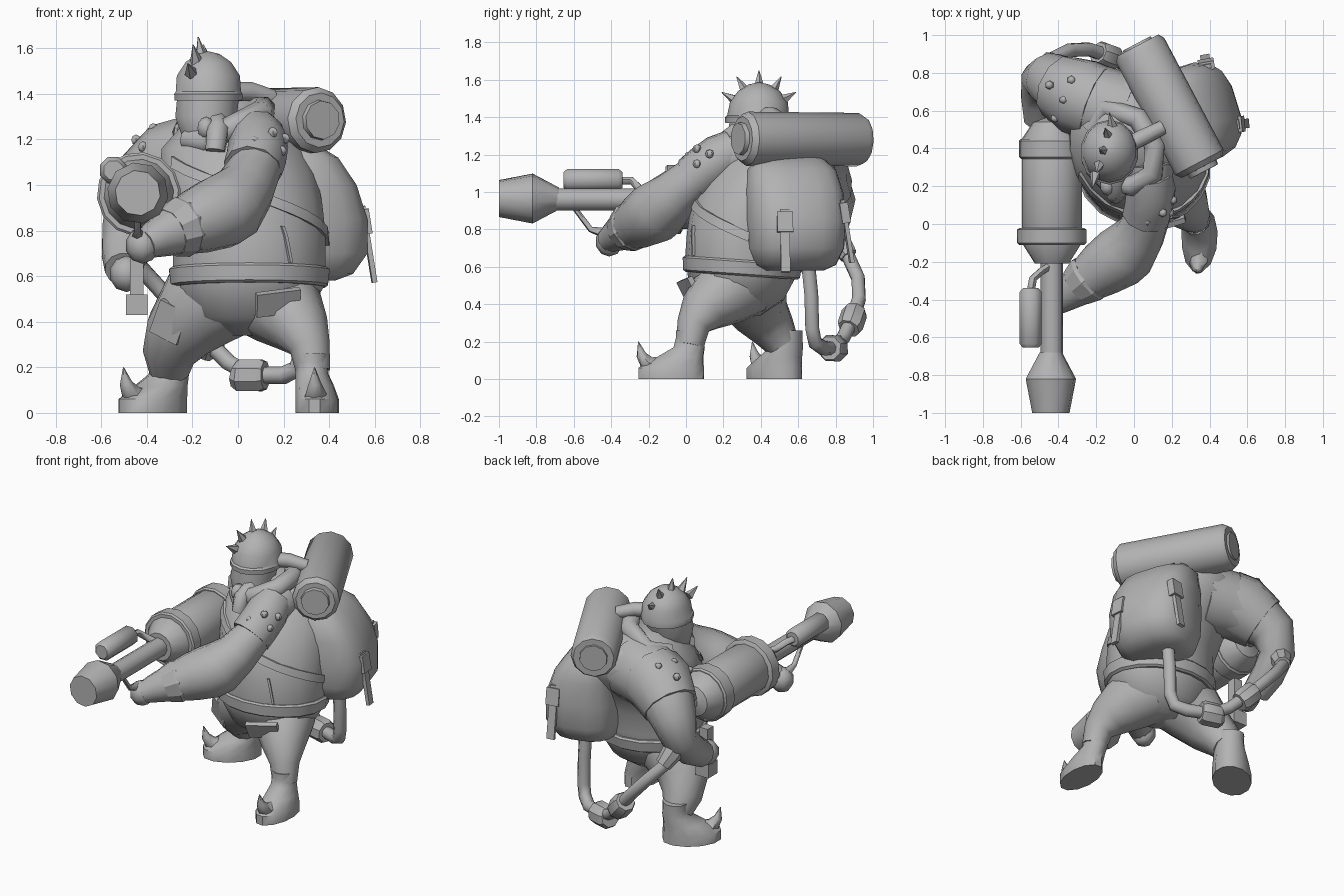
import bpy, bmesh, math
from mathutils import Vector, Matrix, Euler

grey = bpy.data.materials.new("plain_grey")
grey.diffuse_color = (0.45, 0.45, 0.45, 1)


def finish(name, bm, angle=40):
    bmesh.ops.recalc_face_normals(bm, faces=bm.faces)
    me = bpy.data.meshes.new(name)
    bm.to_mesh(me)
    bm.free()
    me.materials.append(grey)
    ob = bpy.data.objects.new(name, me)
    bpy.context.collection.objects.link(ob)
    bpy.ops.object.select_all(action='DESELECT')
    ob.select_set(True)
    bpy.context.view_layer.objects.active = ob
    bpy.ops.object.shade_smooth_by_angle(angle=math.radians(angle))
    return ob


def skin(name, rings, angle=40):
    """Join rings of points with quads and cap the ends."""
    bm = bmesh.new()
    vr = [[bm.verts.new(p) for p in r] for r in rings]
    n = len(vr[0])
    for a, b in zip(vr, vr[1:]):
        for i in range(n):
            bm.faces.new((a[i], a[(i + 1) % n], b[(i + 1) % n], b[i]))
    bm.faces.new(vr[0])
    bm.faces.new(vr[-1])
    return finish(name, bm, angle)


def tube(name, pts, n=10, angle=60):
    """Sweep round sections along (x, y, z, radius) points."""
    P = [Vector(p[:3]) for p in pts]
    rings, last, side = [], None, None
    for i, p in enumerate(P):
        a, b = P[max(i - 1, 0)], P[min(i + 1, len(P) - 1)]
        t = ((p - a).normalized() + (b - p).normalized()).normalized()
        if last is None:
            side = t.orthogonal().normalized()
        else:
            side = last.rotation_difference(t) @ side
        last, up = t, t.cross(side)
        rings.append([p + pts[i][3] * (side * math.cos(2 * math.pi * (k + .5) / n)
                      + up * math.sin(2 * math.pi * (k + .5) / n)) for k in range(n)])
    return skin(name, rings, angle)


def stack(name, rings, n=16, turn=0, origin=(0, 0), angle=45, power=1):
    """Loft level ellipses (z, cx, cy, rx, ry), power < 1 squares them off."""
    c, s = math.cos(turn), math.sin(turn)
    out = []
    for z, cx, cy, rx, ry in rings:
        r = []
        for k in range(n):
            a = 2 * math.pi * (k + .5) / n
            ca, sa = math.cos(a), math.sin(a)
            u = cx + rx * math.copysign(abs(ca) ** power, ca)
            v = cy + ry * math.copysign(abs(sa) ** power, sa)
            r.append((origin[0] + u * c - v * s, origin[1] + u * s + v * c, z))
        out.append(r)
    return skin(name, out, angle)


def box(name, loc, size, rot=(0, 0, 0)):
    bm = bmesh.new()
    M = Matrix.Translation(loc) @ Euler(rot).to_matrix().to_4x4() @ Matrix.Diagonal((*size, 1))
    bmesh.ops.create_cube(bm, size=1, matrix=M)
    return finish(name, bm)


def ball(name, loc, size, seg=10):
    bm = bmesh.new()
    bmesh.ops.create_uvsphere(bm, u_segments=seg, v_segments=max(4, seg * 2 // 3), radius=1,
                              matrix=Matrix.Translation(loc) @ Matrix.Diagonal((*size, 1)))
    return finish(name, bm, 50)


def lathe_y(name, x, z, prof, n=10):
    return tube(name, [(x, y, z, r) for y, r in prof], n, 46 if n == 8 else 37)


# torso and hips
body = [(.34, .05, .3, .1, .1), (.42, .04, .3, .26, .22), (.55, .05, .3, .33, .29),
        (.65, .05, .3, .34, .305), (.78, .05, .31, .34, .305), (.92, .03, .35, .345, .325),
        (1.05, 0, .43, .35, .35), (1.16, -.02, .48, .32, .32), (1.25, -.02, .5, .24, .24),
        (1.32, -.03, .48, .12, .12)]
stack("torso", body, 18)
belt = stack("belt", [(.555, .05, .3, .335, .3), (.565, .05, .3, .35, .313),
                      (.63, .05, .3, .358, .32), (.64, .05, .3, .345, .31)], 18, angle=30)
belt.rotation_euler = (-.07, 0, 0)
belt.location = (0, -.042, .02)


def on_body(a, z, lift):
    for r0, r1 in zip(body, body[1:]):
        if r0[0] <= z <= r1[0]:
            f = (z - r0[0]) / (r1[0] - r0[0])
            cx, cy, rx, ry = [p + (q - p) * f for p, q in zip(r0[1:], r1[1:])]
            return (cx + (rx + lift) * math.cos(a), cy + (ry + lift) * math.sin(a), z)


# diagonal chest strap and vest edge lying on the belly
def band(name, a0, z0, a1, z1, w, upright=False):
    rings = []
    for i in range(11):
        f = i / 10
        a, z = math.radians(a0 + (a1 - a0) * f), z0 + (z1 - z0) * f
        q = [(a - w, z), (a + w, z)] if upright else [(a, z - w / 2), (a, z + w / 2)]
        rings.append([on_body(*q[0], -.02), on_body(*q[0], .012),
                      on_body(*q[1], .012), on_body(*q[1], -.02)])
    skin(name, rings, 30)


band("chest_strap", 215, 1.1, 365, .76, .05)
band("vest_edge", 302, .66, 296, .82, .02, True)

# legs and curled boots
tube("front_leg", [(.12, .3, .52, .2), (.2, .2, .46, .185), (.275, .09, .365, .13),
                   (.315, .04, .29, .09), (.33, .02, .18, .075)], 12)
tube("rear_leg", [(-.08, .32, .52, .21), (-.17, .35, .46, .2), (-.26, .4, .35, .155),
                  (-.3, .47, .26, .12), (-.3, .52, .18, .09)], 12)
for tag, org, turn, w, lean in (("front", (.355, .02), -1.64, 1, -.03), ("rear", (-.3, .54), -2.4, 1.25, 0)):
    stack(tag + "_boot", [(0, .1, 0, .18, .095 * w), (.06, .1, 0, .18, .095 * w),
                          (.12, .05, lean / 2, .125, .085 * w), (.17, .005, lean, .085, .074 * w),
                          (.22, 0, lean, .078, .07 * w), (.26, 0, lean, .078, .072 * w)],
          12, turn, org)
    d = Vector((math.cos(turn), math.sin(turn), 0))
    o = Vector((*org, 0))
    tube(tag + "_boot_toe", [(*(o + d * u + Vector((0, 0, z))), r) for u, z, r in
                             ((.16, .07, .05), (.225, .075, .05), (.26, .13, .028), (.275, .2, .002))], 6)
# pocket flap and knee patch
box("thigh_flap", (.175, .015, .485), (.2, .03, .11), (.45, -.12, .3))
box("knee_patch", (-.3, .24, .4), (.14, .03, .16), (.25, .45, -.35))

# head, helmet and crest of spikes
stack("face", [(1.14, -.12, .33, .07, .08), (1.2, -.13, .34, .115, .125), (1.3, -.14, .36, .14, .14),
               (1.4, -.13, .38, .14, .15)], 12)
stack("helmet", [(1.37, -.13, .38, .152, .17), (1.4, -.13, .38, .154, .172), (1.41, -.13, .385, .147, .165),
                 (1.48, -.13, .39, .142, .155), (1.54, -.13, .39, .102, .112), (1.575, -.13, .39, .05, .055),
                 (1.585, -.13, .39, .01, .01)], 14, angle=35)
ball("nose", (-.14, .2, 1.25), (.04, .05, .05))
tube("mouth_tube", [(-.09, .26, 1.27, .05), (-.09, .17, 1.24, .05), (-.1, .15, 1.15, .045)], 8)
for i, a in enumerate((-62, -32, 0, 32, 62)):
    s, c = math.sin(math.radians(a)), math.cos(math.radians(a))
    x = -.16 + .045 * (i - 2) / 2
    tube("crest_spike", [(x, .39 + .14 * s, 1.43 + .13 * c, .03),
                         (x - .015, .39 + .225 * s, 1.43 + .22 * c, .002)], 5, 20)
tube("collar", [(-.22, .3, 1.2, .05), (-.14, .22, 1.19, .055), (-.01, .2, 1.26, .055), (.1, .27, 1.31, .06),
                (.11, .42, 1.33, .06), (.02, .56, 1.32, .06), (-.15, .62, 1.26, .055), (-.23, .5, 1.22, .05)], 8)
tube("breathing_pipe", [(-.03, .42, 1.41, .045), (.05, .46, 1.41, .045), (.15, .51, 1.38, .04)], 8)

# forward arm reaching to the barrel
tube("forward_arm", [(.08, .32, 1.2, .13), (.09, .18, 1.18, .115), (.08, .05, 1.08, .115), (.03, -.06, .98, .135),
                     (-.03, -.14, .91, .162), (-.08, -.18, .88, .165), (-.17, -.24, .845, .148),
                     (-.28, -.32, .8, .112), (-.36, -.38, .765, .085), (-.41, -.42, .74, .065)], 12)
ball("forward_hand", (-.42, -.41, .735), (.075, .075, .08), 8)
tube("cuff", [(-.23, -.28, .82, .13), (-.245, -.292, .815, .136), (-.3, -.335, .79, .11)], 10, 30)
tube("shoulder_pad", [(.08, .26, 1.22, .12), (.09, .18, 1.18, .132), (.08, .1, 1.12, .132), (.065, .04, 1.07, .13)], 10, 40)

# rear arm holding the grip
tube("rear_arm", [(-.05, .58, 1.1, .22), (-.2, .64, 1.09, .205), (-.34, .7, 1.04, .18), (-.45, .77, .93, .14),
                  (-.49, .76, .8, .11), (-.5, .66, .7, .1), (-.5, .55, .63, .085)], 12)
tube("rear_pad", [(-.2, .64, 1.1, .205), (-.29, .675, 1.075, .208), (-.4, .73, .99, .175)], 10, 40)
ball("rear_hand", (-.49, .48, .61), (.075, .08, .08), 8)
box("rear_grip", (-.445, .42, .62), (.06, .06, .25))
box("grip_foot", (-.445, .42, .475), (.095, .095, .09))

# studs on both shoulders
for base, r, dirs in (((-.31, .69, 1.06), .2, ((-.6, .2, .6), (-.1, .35, .9), (-.3, -.15, .9), (-.5, -.6, .5))),
                      ((.085, .14, 1.15), .133, ((.5, -.6, .6), (.9, -.1, .4), (-.1, -.9, .3), (.8, -.6, 0)))):
    for d in dirs:
        ball("stud", Vector(base) + Vector(d).normalized() * r, (.024, .024, .024), 6)

# cannon with muzzle, barrel and side canister
X, Z = -.435, .96
lathe_y("muzzle", X - .005, Z + .005, [(-1, .1), (-.82, .135), (-.68, .06)])
lathe_y("barrel", X, Z, [(-.7, .06), (-.15, .06)])
lathe_y("cannon_body", X, Z, [(-.21, .09), (-.1, .16), (.45, .16), (.54, .1), (.56, .04), (.62, .04)], 14)
lathe_y("front_band", X, Z, [(-.11, .175), (-.1, .185), (-.03, .185), (-.02, .17)], 14)
lathe_y("rear_band", X, Z, [(.345, .165), (.355, .175), (.44, .175), (.45, .165)], 14)
lathe_y("side_canister", -.547, 1.065, [(-.655, .045), (-.635, .063), (-.36, .063), (-.34, .045)], 8)
tube("canister_pipe", [(-.545, -.35, 1.06, .022), (-.535, -.29, 1.06, .022), (-.49, -.25, 1.02, .022),
                       (-.44, -.22, .99, .022)], 6)
tube("foregrip", [(-.44, -.6, .92, .014), (-.44, -.51, .8, .016), (-.44, -.43, .78, .03)], 6)

# backpack, rolled tank and straps
stack("backpack", [(.58, -.01, 0, .12, .16), (.61, 0, 0, .19, .22), (.7, .02, 0, .235, .255),
                   (.85, .02, 0, .232, .265), (1.0, 0, 0, .2, .26), (1.12, -.04, 0, .155, .235),
                   (1.19, -.08, 0, .08, .17)], 16, .3, (.302, .577), 50, .7)
ta, tb = Vector((.36, .3, 1.285)), Vector((.02, .945, 1.28))
td = (tb - ta).normalized()
L = (tb - ta).length


def tank(name, prof, n=10):
    tube(name, [(*(ta + td * u), r) for u, r in prof], n, 37)


tank("tank", [(0, .12), (.03, .145), (L - .03, .143), (L, .125)], 12)
tank("tank_cap", [(-.025, .085), (.02, .092)])
tank("tank_tail", [(L - .02, .09), (L + .012, .085)])
for tag, x, y, z, turn in (("side", .572, .53, .74, .1), ("rear", .38, .86, .79, 1.75)):
    rot = Euler((0, -.16, turn))
    ctr, up = Vector((x, y, z)), rot.to_matrix() @ Vector((0, 0, 1))
    box(tag + "_strap", ctr, (.022, .05, .34), rot)
    box(tag + "_buckle", ctr + up * .1, (.045, .085, .11), rot)

# hose from backpack to the rear arm with couplings
tube("hose", [(.28, .65, .65, .04), (.28, .67, .45, .04), (.28, .675, .27, .04), (.26, .69, .195, .04),
              (.2, .735, .165, .04), (.06, .79, .165, .038), (-.04, .84, .22, .038), (-.14, .89, .32, .038),
              (-.24, .925, .43, .038), (-.34, .92, .54, .038), (-.44, .87, .65, .038), (-.48, .8, .76, .04)], 8)
tube("low_coupling", [(.12, .768, .165, .065), (.1, .775, .165, .075), (.01, .8, .165, .075), (-.01, .81, .17, .06)], 8, 30)
tube("high_coupling", [(-.1, .87, .27, .06), (-.115, .878, .285, .07), (-.175, .9, .35, .07), (-.19, .907, .365, .06)], 8, 30)
tube("hose_cuff", [(-.44, .87, .66, .05), (-.47, .82, .73, .065), (-.485, .78, .79, .065)], 8, 30)
